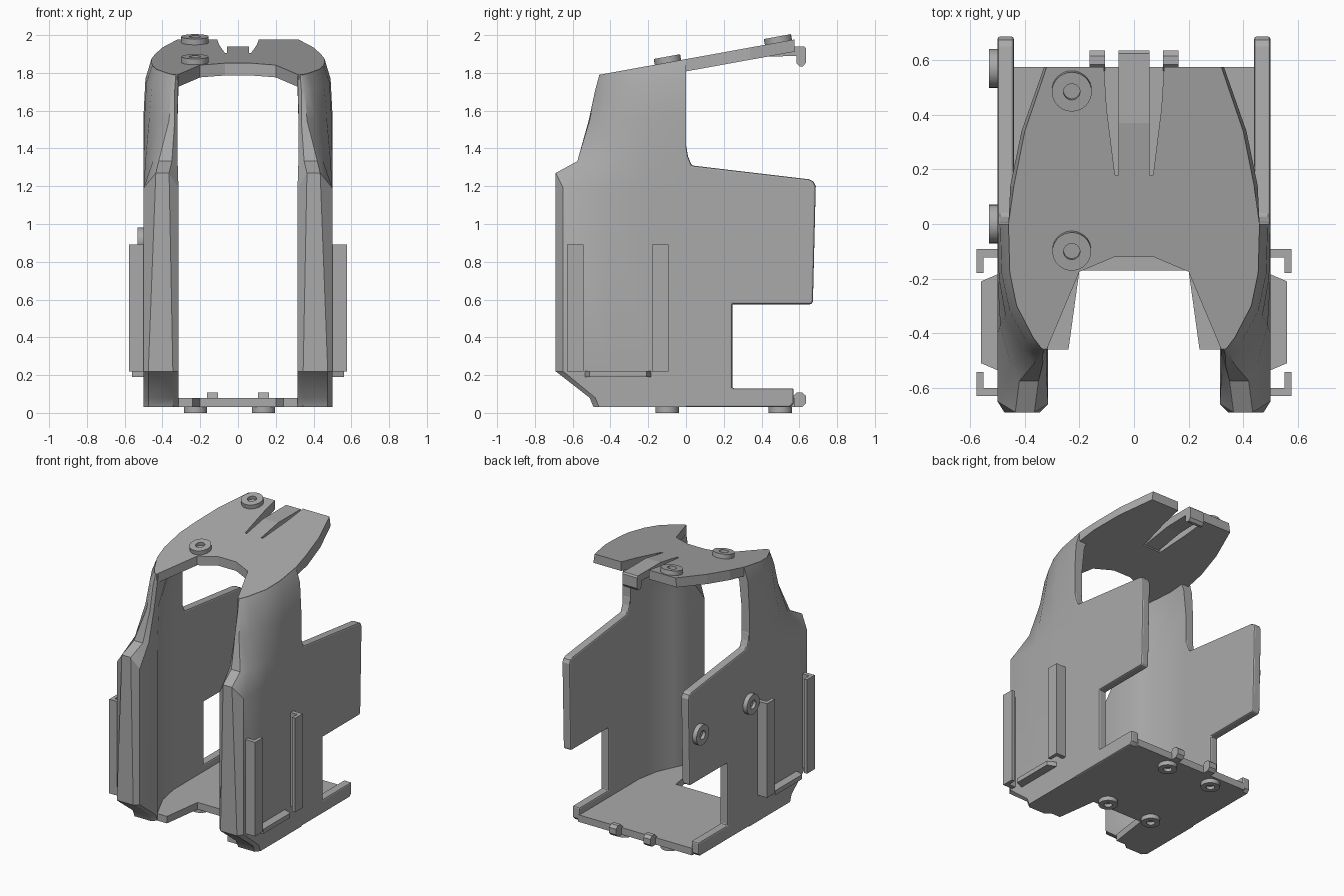
import bpy, bmesh, math
from mathutils import Matrix, Vector

cube = bpy.data.objects.get("Cube")
if cube:
    bpy.data.objects.remove(cube, do_unlink=True)

grey = bpy.data.materials.new("mid_grey")
grey.use_nodes = True
COLOR = (0.4, 0.4, 0.4, 1)
grey.diffuse_color = COLOR
grey.node_tree.nodes["Principled BSDF"].inputs["Base Color"].default_value = COLOR


def finish(name, bm, smooth=False, bevel=0):
    bmesh.ops.recalc_face_normals(bm, faces=bm.faces)
    mesh = bpy.data.meshes.new(name)
    bm.to_mesh(mesh)
    bm.free()
    mesh.materials.append(grey)
    ob = bpy.data.objects.new(name, mesh)
    bpy.context.collection.objects.link(ob)
    if bevel:
        mod = ob.modifiers.new("edge", 'BEVEL')
        mod.width, mod.segments = bevel, 2
        mod.limit_method, mod.angle_limit = 'ANGLE', math.radians(50)
    if smooth:
        bpy.ops.object.select_all(action='DESELECT')
        ob.select_set(True)
        bpy.context.view_layer.objects.active = ob
        bpy.ops.object.shade_smooth_by_angle(angle=math.radians(32))
    return ob


def loft(name, rings, **kw):
    """Skin equal-length closed rings and cap both ends."""
    bm = bmesh.new()
    loops = [[bm.verts.new(p) for p in ring] for ring in rings]
    n = len(loops[0])
    for a, b in zip(loops, loops[1:]):
        for i in range(n):
            j = (i + 1) % n
            bm.faces.new((a[i], a[j], b[j], b[i]))
    bm.faces.new(loops[0])
    bm.faces.new(loops[-1])
    return finish(name, bm, **kw)


def prism_x(name, yz, x0, x1, **kw):
    return loft(name, [[(x, y, z) for y, z in yz] for x in (x0, x1)], **kw)


def prism_z(name, xy, z0, z1, **kw):
    return loft(name, [[(x, y, z) for x, y in xy] for z in (z0, z1)], **kw)


def washer(name, center, axis, r, h, hole=0.03):
    """Ring with a shallow blind hole, along the given axis."""
    rot = Vector((0, 0, 1)).rotation_difference(Vector(axis)).to_matrix()
    rings = []
    for rad, z in ((r, 0), (r, h), (hole, h), (hole, h * 0.3)):
        rings.append([Vector(center) + rot @ Vector((rad * math.cos(t), rad * math.sin(t), z))
                      for t in (math.tau * i / 32 for i in range(32))])
    return loft(name, rings, smooth=True)


def mirrored(half):
    """Complete an outline running from +x side to the middle."""
    return half + [(-x, y) for x, y in reversed(half)]


SLOPE = 0.181


def roof_z(y):
    return 1.873 + SLOPE * y


# Cross-sections of the side shell, outer face first and inner face back
low = [(.5, 0), (.5, -.2), (.5, -.4), (.5, -.65), (.475, -.69), (.345, -.69),
       (.315, -.66), (.315, -.46), (.36, -.37), (.41, -.26), (.44, -.1), (.44, 0)]
shoulder = [(.5, 0), (.5, -.2), (.49, -.37), (.45, -.52), (.42, -.575), (.35, -.575),
            (.32, -.55), (.32, -.45), (.36, -.37), (.41, -.26), (.44, -.1), (.44, 0)]
mid = [(.5, 0), (.495, -.2), (.47, -.34), (.41, -.46), (.365, -.51), (.335, -.515),
       (.32, -.49), (.325, -.43), (.36, -.35), (.41, -.24), (.44, -.1), (.44, 0)]
high = [(.49, 0), (.485, -.18), (.455, -.32), (.395, -.43), (.355, -.475), (.335, -.48),
        (.318, -.46), (.315, -.4), (.33, -.33), (.37, -.23), (.41, -.1), (.42, 0)]
top = [(.46, 0), (.455, -.18), (.43, -.3), (.37, -.415), (.34, -.455), (.33, -.46),
       (.315, -.45), (.3, -.4), (.3, -.32), (.33, -.22), (.37, -.1), (.38, 0)]


def clipped(sec, limit):
    return [(x, max(y, limit + 0.03 * (i in (3, 6)))) for i, (x, y) in enumerate(sec)]


# (section, height at y = 0, tilt along y)
levels = [(clipped(low, -.49), .03, 0), (clipped(low, -.51), .08, 0), (low, .22, 0),
          (low, 1.19, 0), (shoulder, 1.35, .03), (mid, 1.58, .06),
          (high, 1.77, .12), (top, 1.868, SLOPE)]

panel = [(-.02, .03), (.55, .03), (.57, .05), (.57, .13), (.245, .13), (.245, .575), (.665, .575),
         (.672, .59), (.687, 1.2), (.675, 1.225), (.65, 1.237), (.03, 1.31), (.01, 1.36),
         (0, 1.42), (-.02, 1.42)]

for s, side in ((1, "left"), (-1, "right")):
    # Curved front shell and flat rear panel
    rings = [[(s * x, y, z + t * y) for x, y in sec] for sec, z, t in levels]
    # raised middle of the front post
    for i in (4, 5):
        x, y, z = rings[3][i]
        rings[3][i] = (x - s * .04 * (i == 4) + s * .02 * (i == 5), y, 1.27)
    loft(side + "_shell", rings, smooth=True)
    prism_x(side + "_panel", panel, s * .44, s * .5, bevel=0.012)
    # Hooked rails and the ledge under them
    for name, y, d in (("rear", -.092, -1), ("front", -.63, 1)):
        hook = [(.49, 0), (.577, 0), (.577, .087), (.552, .087), (.552, .03), (.49, .03)]
        prism_z(f"{side}_{name}_rail", [(s * x, y + d * w) for x, w in hook], .22, .892)
    ledge = [(.49, -.18), (.56, -.21), (.56, -.51), (.49, -.54)]
    prism_z(side + "_ledge", [(s * x, y) for x, y in ledge], .19, .222)
    # Small catch on the floor edge
    catch = [(.56, .03), (.615, .03), (.635, .05), (.635, .09), (.615, .108), (.585, .108), (.56, .08)]
    prism_x(side + "_catch", catch, s * .107, s * .163)

# Floor plate with a notched front
prism_z("floor", mirrored([(.45, .575), (.45, -.46), (.24, -.46), (.2, -.17)]), .03, .08)

# Sloping roof with two slots
roof = mirrored([(.2, -.175), (.32, -.46), (.34, -.455), (.37, -.415), (.43, -.3), (.455, -.18),
                 (.46, 0), (.44, .14), (.4, .34), (.32, .575), (.11, .575), (.1, .42),
                 (.07, .18)])
roof = [(-.07, -.12), (.07, -.12)] + roof
loft("roof", [[(x * (1.03 if abs(x) > .3 and y > 0 else 1), y, roof_z(y) - .065) for x, y in roof],
              [(x, y, roof_z(y)) for x, y in roof]])

# Spring tongue with a hooked end
tongue = [(.15, roof_z(.15)), (.37, 1.94), (.625, 1.94), (.635, 1.93), (.635, 1.855), (.62, 1.835),
          (.6, 1.835), (.585, 1.85), (.585, 1.89), (.4, 1.885), (.15, 1.845)]
prism_x("tongue", tongue, -.057, .057)

# Washers on roof, side and underside
tilt = (0, -SLOPE, 1)
for i, (y, r) in enumerate(((.49, .073), (-.095, .071))):
    washer(f"roof_washer_{i}", (-.228, y, roof_z(y) - .003), tilt, r, .034)
for i, y in enumerate((.57, 0)):
    washer(f"side_washer_{i}", (-.498, y, .91), (-1, 0, 0), .071, .034)
for i, x in enumerate((-.225, .135)):
    for j, y in enumerate((-.1, .5)):
        washer(f"floor_washer_{i}{j}", (x, y, .032), (0, 0, -1), .062, .032, .027)
